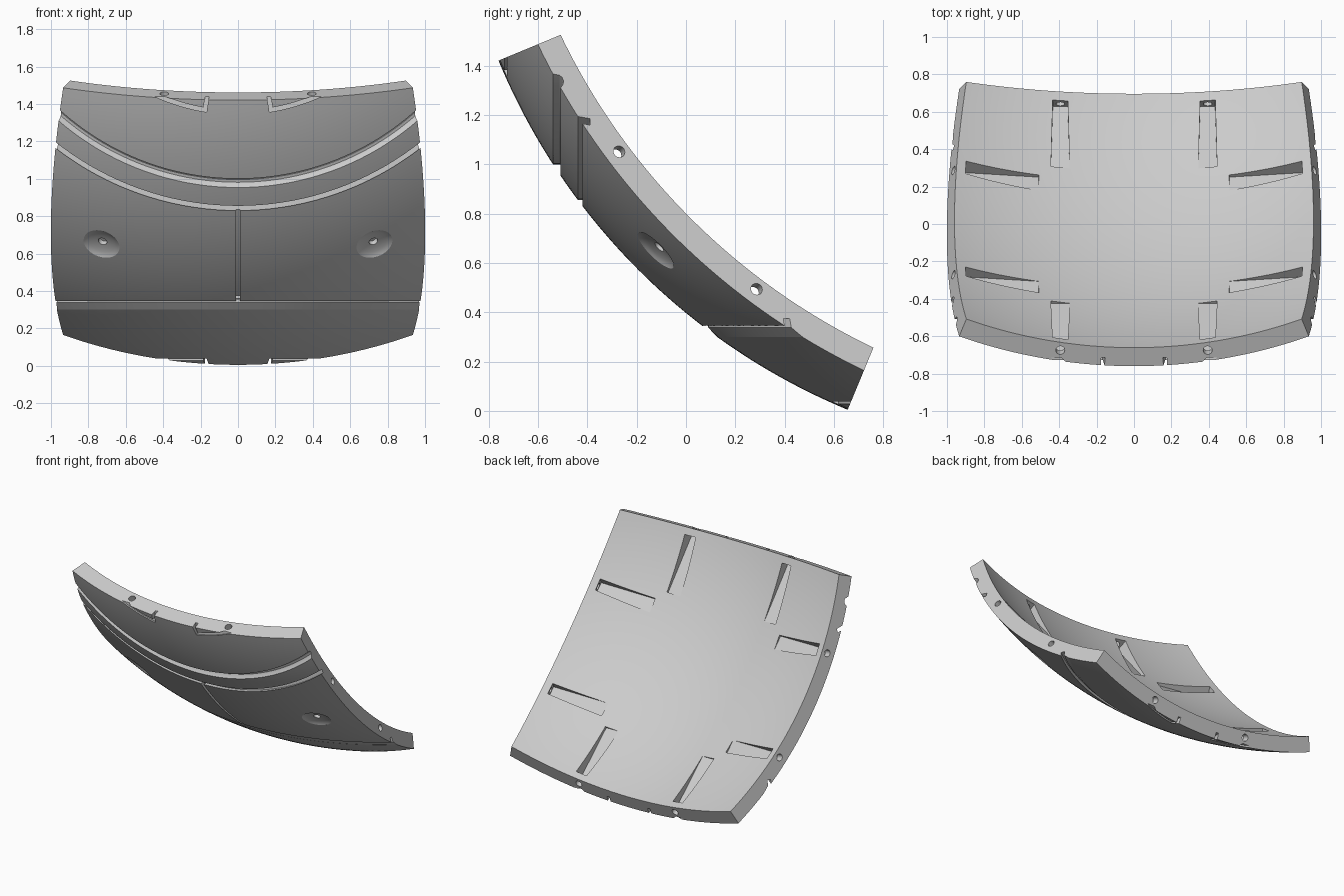
import bpy
import bmesh
from math import sin, cos, tan, pi, radians
from mathutils import Vector, Matrix

if "Cube" in bpy.data.objects:
    bpy.data.objects.remove(bpy.data.objects["Cube"], do_unlink=True)

# Sphere the panel is cut from; local w points out of the panel's middle
CENTRE = Vector((0, 1.656, 2.421))
R_OUT, R_IN = 2.615, 2.508
HALF = radians(22.5)
k = 0.5 ** 0.5
AXES = Matrix(((1, 0, 0), (0, -k, -k), (0, k, -k)))


def local(u, v, w):
    return CENTRE + AXES @ Vector((u, v, w))


def about_y(p, q, a):
    return CENTRE + Vector((p, -a, -q))


def about_z(p, q, a):
    return CENTRE + Vector((p, -q, -a))


def about_x(p, q, a):
    return local(a, p, q)


def loft(bm, sections):
    """Closed solid through equal loops of points."""
    rows = [[bm.verts.new(p) for p in s] for s in sections]
    n = len(rows[0])
    for r0, r1 in zip(rows, rows[1:]):
        for i in range(n):
            j = (i + 1) % n
            bm.faces.new((r0[i], r0[j], r1[j], r1[i]))
    bm.faces.new(rows[0])
    bm.faces.new(rows[-1])


def sweep(bm, profile, start, end, frame, steps=48):
    """Sweep a (radius, along-axis) profile around an axis of the sphere."""
    angles = [radians(start + (end - start) * i / steps) for i in range(steps + 1)]
    loft(bm, [[frame(r * sin(t), r * cos(t), a) for r, a in profile] for t in angles])


def turned(bm, origin, axis, rings, sides=32):
    """Turned solid from (height, radius) rings."""
    rot = axis.to_track_quat('Z', 'Y')
    loft(bm, [[origin + rot @ Vector((r * cos(2 * pi * i / sides), r * sin(2 * pi * i / sides), h))
               for i in range(sides)] for h, r in rings])


def make(name, bm):
    bmesh.ops.recalc_face_normals(bm, faces=bm.faces)
    mesh = bpy.data.meshes.new(name)
    bm.to_mesh(mesh)
    bm.free()
    ob = bpy.data.objects.new(name, mesh)
    bpy.context.scene.collection.objects.link(ob)
    return ob


def rect(r0, r1, a0, a1):
    return [(r0, a0), (r1, a0), (r1, a1), (r0, a1)]


# Curved square panel
N = 48
grid = [HALF * (2 * i / N - 1) for i in range(N + 1)]


def on_sphere(a, b, r):
    return local(*(Vector((tan(a), tan(b), 1)).normalized() * r))


bm = bmesh.new()
loft(bm, [[on_sphere(a, b, R_OUT) for b in grid] +
          [on_sphere(a, b, R_IN) for b in reversed(grid)] for a in grid])
panel = make("curved_panel", bm)
cutters = []

# Long grooves: rounded upper step, upper slot, lower slot with chamfered lip
bm = bmesh.new()
sweep(bm, [(1.421, 2.3), (1.421, 2.168), (1.428, 2.157), (1.44, 2.152),
           (1.455, 2.156), (1.468, 2.164), (1.47, 2.3)], -52, 52, about_y)
sweep(bm, rect(1.566, 1.591, 2.046, 2.3), -52, 52, about_y)
sweep(bm, [(1.566, 2.046), (1.591, 2.046), (1.591, 2.3), (1.53, 2.3),
           (1.53, 2.12), (1.566, 2.083)], -52, 52, about_z)
# Long legs of the hooked edge slots
for frame in (about_y, about_z):
    for s in (-1, 1):
        sweep(bm, rect(1.056, 1.078, 2.37, 2.5), s * 9, s * 27, frame, 16)
cutters.append(make("groove_cutter", bm))

# Short legs of the edge slots and the centre seam
bm = bmesh.new()
for frame in (about_y, about_z):
    for s in (-1, 1):
        sweep(bm, rect(0.94, 1.077, 2.371, 2.5), s * 8.95, s * 10.1, frame, 2)
sweep(bm, rect(2.588, 2.7, -0.012, 0.012), -7.85, 7.85, about_x)
cutters.append(make("seam_cutter", bm))

# Round dimples with a bored middle
bm = bmesh.new()
for s in (-1, 1):
    out = Vector((s * 0.73, -1.78, -1.771)).normalized()
    turned(bm, CENTRE + out * R_OUT, out,
           [(-0.05, 0.024), (-0.022, 0.024), (-0.02, 0.045), (-0.015, 0.07),
            (-0.009, 0.088), (-0.002, 0.1), (0.05, 0.12)], 40)
cutters.append(make("dimple_cutter", bm))

# Wedge pockets inside and screw holes through the rim, two per side
pockets, holes = bmesh.new(), bmesh.new()
wedge = [(0.51, 2.432), (0.93, 2.385), (0.90, 2.309), (0.86, 2.2), (0.5, 2.3)]
for turn in range(4):
    spin = Matrix.Rotation(turn * pi / 2, 3, 'Z')
    for side in (-1, 1):
        def rim(s, t, w):
            return local(*(spin @ Vector((s, t, w))))
        loft(pockets, [[rim(s, side * 0.394 + e * (0.063 - 0.025 * s), w) for s, w in wedge]
                       for e in (-1, 1)])
        axis = AXES @ spin @ Vector((cos(HALF), 0, -sin(HALF)))
        turned(holes, rim(0.966, side * 0.394, 2.331), axis,
               [(-0.075, 0.024), (0.075, 0.024)], 24)
cutters.append(make("pocket_cutter", pockets))
cutters.append(make("hole_cutter", holes))

# Cut everything out of the panel, then drop the cutters
for c in cutters:
    c.hide_render = True
    mod = panel.modifiers.new(c.name, 'BOOLEAN')
    mod.operation = 'DIFFERENCE'
    mod.solver = 'EXACT'
    mod.object = c
bpy.context.view_layer.update()
cut = bpy.data.meshes.new_from_object(panel.evaluated_get(bpy.context.evaluated_depsgraph_get()))
panel.modifiers.clear()
panel.data = cut
for c in cutters:
    bpy.data.objects.remove(c, do_unlink=True)

# Plain grey finish
mat = bpy.data.materials.new("light_grey")
mat.use_nodes = True
grey = (0.6, 0.6, 0.6, 1)
mat.diffuse_color = grey
mat.node_tree.nodes["Principled BSDF"].inputs["Base Color"].default_value = grey
panel.data.materials.clear()
panel.data.materials.append(mat)

bpy.ops.object.select_all(action='DESELECT')
panel.select_set(True)
bpy.context.view_layer.objects.active = panel
bpy.ops.object.shade_smooth_by_angle(angle=radians(25))
